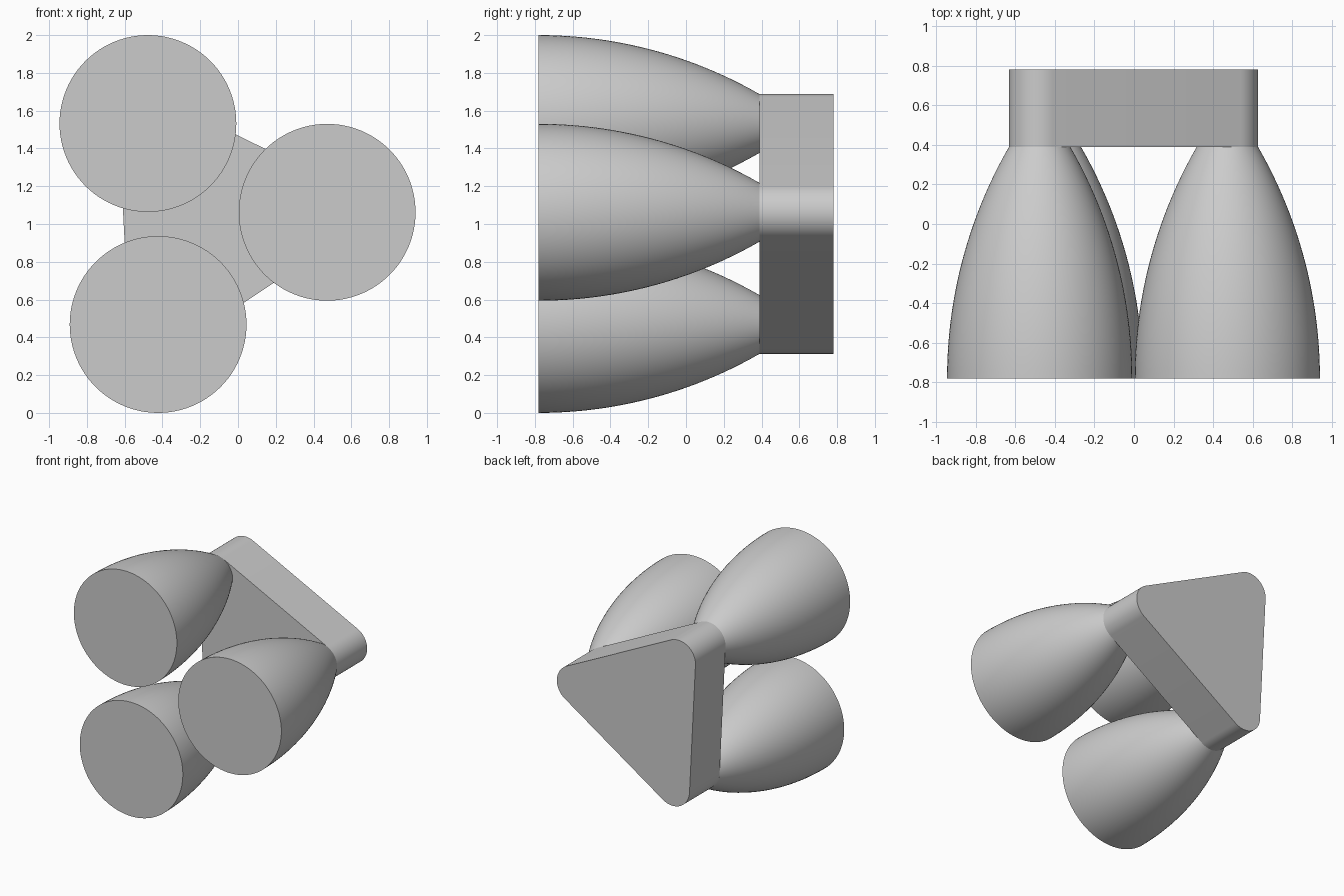
import bpy
import bmesh
from math import sqrt, pi, radians, atan2, cos, sin

cube = bpy.data.objects.get("Cube")
if cube:
    bpy.data.objects.remove(cube, do_unlink=True)

grey = bpy.data.materials.new("plain_grey")
grey.use_nodes = True
colour = (0.6, 0.6, 0.6, 1)
grey.diffuse_color = colour
grey.node_tree.nodes["Principled BSDF"].inputs["Base Color"].default_value = colour

# Bell centres (x, z), counter-clockwise from the front, and main sizes
CENTRES = {"upper_right": (-0.477, 1.532), "lower_right": (-0.423, 0.468), "left": (0.472, 1.062)}
MOUTH, NECK = 0.468, 0.155
FRONT, JOINT, BACK = -0.78, 0.39, 0.78


def finish(name, bm):
    bmesh.ops.recalc_face_normals(bm, faces=bm.faces)
    mesh = bpy.data.meshes.new(name)
    bm.to_mesh(mesh)
    bm.free()
    mesh.materials.append(grey)
    obj = bpy.data.objects.new(name, mesh)
    bpy.context.collection.objects.link(obj)
    bpy.ops.object.select_all(action="DESELECT")
    obj.select_set(True)
    bpy.context.view_layer.objects.active = obj
    bpy.ops.object.shade_smooth_by_angle(angle=radians(30))


def bell(name, x, z, segments=96, steps=24):
    # Circular-arc profile, widest at the mouth, spun about its own y axis
    length, drop = JOINT - FRONT, MOUTH - NECK
    arc = (length ** 2 + drop ** 2) / (2 * drop)
    bm = bmesh.new()
    rings = []
    for i in range(steps + 1):
        d = length * i / steps
        r = MOUTH - arc + sqrt(arc ** 2 - d ** 2)
        angles = [2 * pi * k / segments for k in range(segments)]
        rings.append([bm.verts.new((x + r * cos(a), FRONT + d, z + r * sin(a))) for a in angles])
    for a, b in zip(rings, rings[1:]):
        for k in range(segments):
            n = (k + 1) % segments
            bm.faces.new((a[k], a[n], b[n], b[k]))
    bm.faces.new(rings[0])
    bm.faces.new(rings[-1])
    finish(name, bm)


def mounting_plate(steps=24):
    # Rounded triangle whose corners are concentric with the bells
    points = list(CENTRES.values())
    bm = bmesh.new()
    outline = []
    for i, (x, z) in enumerate(points):
        px, pz = points[i - 1]
        nx, nz = points[(i + 1) % 3]
        start = atan2(z - pz, x - px) - pi / 2
        end = atan2(nz - z, nx - x) - pi / 2
        turn = (end - start) % (2 * pi)
        for k in range(steps + 1):
            a = start + turn * k / steps
            outline.append(bm.verts.new((x + NECK * cos(a), JOINT, z + NECK * sin(a))))
    face = bm.faces.new(outline)
    extruded = bmesh.ops.extrude_face_region(bm, geom=[face])
    moved = [v for v in extruded["geom"] if isinstance(v, bmesh.types.BMVert)]
    bmesh.ops.translate(bm, verts=moved, vec=(0, BACK - JOINT, 0))
    finish("mounting_plate", bm)


for side, (cx, cz) in CENTRES.items():
    bell(side + "_bell", cx, cz)
mounting_plate()
